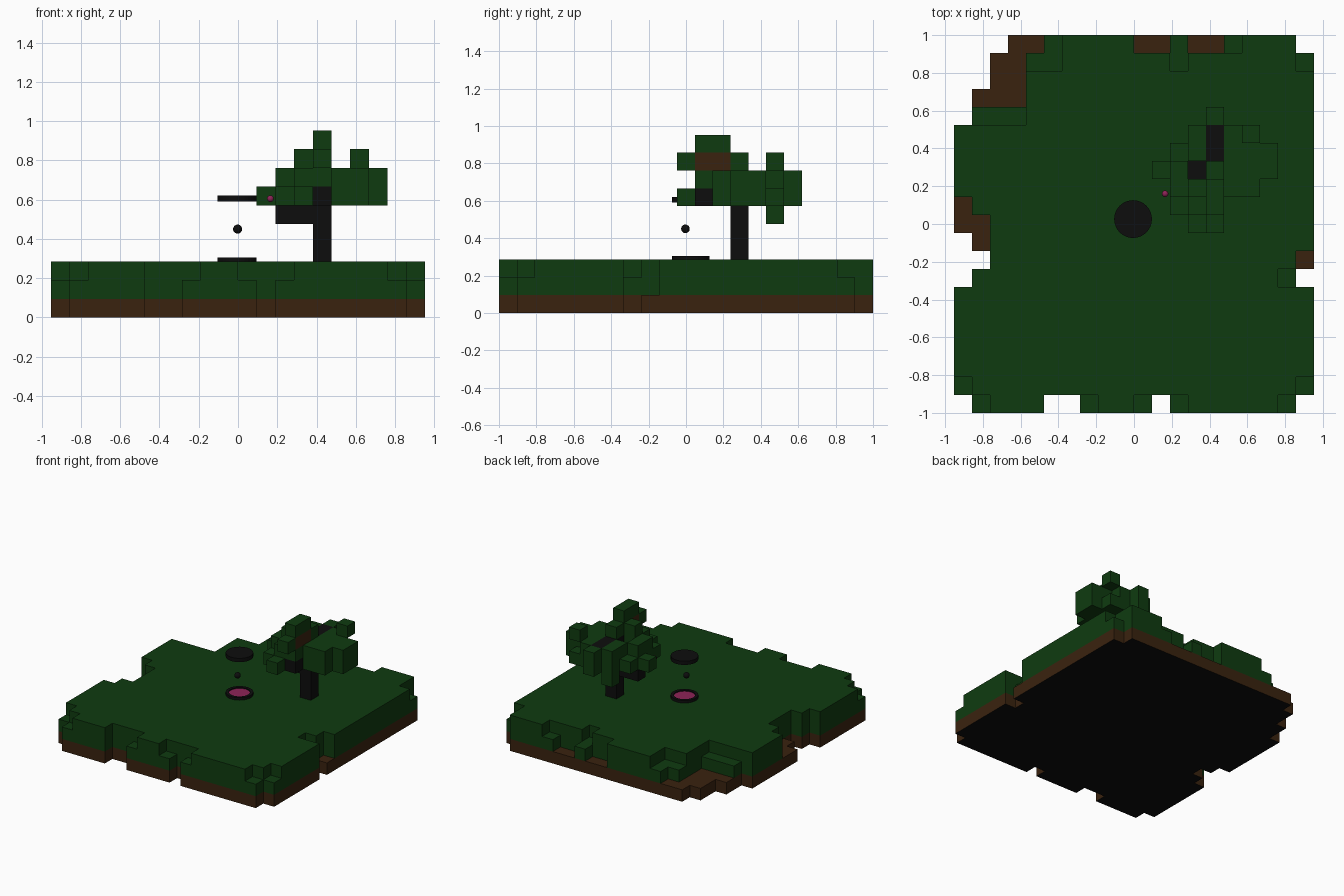
import bpy, bmesh, math
from mathutils import Vector

if "Cube" in bpy.data.objects:
    bpy.data.objects.remove(bpy.data.objects["Cube"])

S = 2 / 21                      # block size
X0, Y0 = -10 * S, -1.0

def material(name, rgb):
    m = bpy.data.materials.new(name)
    m.diffuse_color = (*rgb, 1)
    m.use_nodes = True
    m.node_tree.nodes["Principled BSDF"].inputs["Base Color"].default_value = m.diffuse_color
    return m

GREEN = material("leaf green", (0.0048, 0.044, 0.0052))
BROWN = material("earth brown", (0.042, 0.0165, 0.0048))
BLACK = material("soft black", (0.004, 0.004, 0.004))
PINK = material("deep pink", (0.27, 0.017, 0.095))

# four corners of each block side, by direction
SIDES = {
    (1, 0, 0): [(1, 0, 0), (1, 1, 0), (1, 1, 1), (1, 0, 1)],
    (-1, 0, 0): [(0, 0, 0), (0, 0, 1), (0, 1, 1), (0, 1, 0)],
    (0, 1, 0): [(0, 1, 0), (0, 1, 1), (1, 1, 1), (1, 1, 0)],
    (0, -1, 0): [(0, 0, 0), (1, 0, 0), (1, 0, 1), (0, 0, 1)],
    (0, 0, 1): [(0, 0, 1), (1, 0, 1), (1, 1, 1), (0, 1, 1)],
    (0, 0, -1): [(0, 0, 0), (0, 1, 0), (1, 1, 0), (1, 0, 0)],
}

def finish(name, bm, mats):
    me = bpy.data.meshes.new(name)
    bm.to_mesh(me)
    bm.free()
    for m in mats:
        me.materials.append(m)
    ob = bpy.data.objects.new(name, me)
    bpy.context.collection.objects.link(ob)
    return ob

def blocks(name, cells, solid, mats):
    """Outer skin of a set of blocks; a second material goes on the underside."""
    bm = bmesh.new()
    for c in sorted(cells):
        for d, quad in SIDES.items():
            if tuple(a + b for a, b in zip(c, d)) in solid:
                continue
            f = bm.faces.new([bm.verts.new((X0 + (c[0] + q[0]) * S, Y0 + (c[1] + q[1]) * S,
                                            (c[2] + q[2]) * S)) for q in quad])
            if len(mats) > 1 and d[2] < 0:
                f.material_index = 1
    bmesh.ops.remove_doubles(bm, verts=bm.verts, dist=1e-5)
    bmesh.ops.dissolve_limit(bm, angle_limit=0.01, verts=bm.verts, edges=bm.edges,
                             delimit={'MATERIAL'})
    return finish(name, bm, mats)

# ---- Ground: first and last column of each special row, ragged border
start = {20: 3, 19: 2, 18: 2, 17: 1, 16: 1, 9: 1, 8: 2, 7: 1, 0: 1}
end = {20: 18, 7: 18, 0: 18}
holes = {(5, 0), (6, 0), (11, 0)}
plan = {(i, j) for j in range(21) for i in range(start.get(j, 0), end.get(j, 19) + 1)} - holes
bare = {(3, 20), (4, 20), (10, 20), (11, 20), (13, 20), (14, 20), (2, 19), (3, 19), (2, 18),
        (3, 18), (1, 17), (2, 17), (3, 17), (0, 11), (0, 10), (1, 10), (1, 9), (19, 8)}
low = {(5, 20), (4, 19), (5, 19), (1, 16), (2, 16), (3, 16), (12, 20), (12, 19), (15, 20),
       (19, 19), (0, 1), (1, 0), (7, 0), (10, 0), (12, 0), (18, 0), (19, 1), (18, 7)}
dirt = {(i, j, 0) for i, j in plan}
grass = {(i, j, 1) for i, j in plan - bare} | {(i, j, 2) for i, j in plan - bare - low}
ground = dirt | grass
blocks("dirt_layer", dirt, ground, [BROWN, BLACK])
blocks("grass_layer", grass, ground, [GREEN])

# ---- Tree: trunk, branches and leaf clumps
trunk = {(14, 13, k) for k in range(3, 8)} | {(12, 13, 5), (13, 13, 5), (13, 13, 6),
         (14, 14, 7), (14, 15, 7), (14, 11, 6)}
fork = {(14, 11, 8), (14, 12, 8)}
layers = {
    5: {15: [13]},
    6: {10: [13], 11: [12, 13], 12: [12, 15, 16], 13: [11, 12, 16, 17], 14: [12, 13, 16, 17],
        15: [13, 14, 15, 16], 16: [14]},
    7: {11: [13, 14], 12: [12, 13, 15, 16], 13: [12, 15, 16, 17], 14: [13, 15, 16, 17],
        15: [13, 15], 16: [14]},
    8: {10: [14], 12: [13], 13: [14], 15: [16]},
    9: {11: [14], 12: [14]},
}
leaves = {(i, j, k) for k, rows in layers.items() for j, cols in rows.items() for i in cols}
leaves -= trunk
tree = trunk | fork | leaves
blocks("trunk", trunk, tree | grass, [BLACK])
blocks("upper_fork", fork, tree, [BROWN])
blocks("leaves", leaves, tree, [GREEN])

# ---- Round pads: a rim with a recessed pink plate
def pad(name, z, flip):
    n, r, ri, h, rec = 32, 0.1, 0.077, 0.03, 0.008
    profile = [(0, 0), (r, 0), (r, h), (ri, h), (ri, h - rec), (0, h - rec)]
    bm = bmesh.new()
    rings = []
    for pr, pz in profile:
        zz = z + (h - pz if flip else pz)
        count = n if pr else 1
        rings.append([bm.verts.new((-0.005 + pr * math.cos(2 * math.pi * a / n),
                                    0.026 + pr * math.sin(2 * math.pi * a / n), zz))
                      for a in range(count)])
    for s, (lo, hi) in enumerate(zip(rings, rings[1:])):
        for a in range(n):
            b = (a + 1) % n
            vs = [lo[a % len(lo)], lo[b % len(lo)], hi[b % len(hi)], hi[a % len(hi)]]
            f = bm.faces.new(list(dict.fromkeys(vs)))
            f.material_index = 1 if s == 4 else 0
    bmesh.ops.recalc_face_normals(bm, faces=bm.faces)
    finish(name, bm, [BLACK, PINK])

pad("lower_pad", 0.276, False)
pad("upper_pad", 0.59, True)

# ---- Small balls
def ball(name, pos, r, mat):
    bm = bmesh.new()
    bmesh.ops.create_uvsphere(bm, u_segments=24, v_segments=12, radius=r)
    bmesh.ops.translate(bm, verts=bm.verts, vec=Vector(pos))
    for f in bm.faces:
        f.smooth = True
    finish(name, bm, [mat])

ball("floating_ball", (-0.002, -0.003, 0.45), 0.023, BLACK)
ball("pink_fruit", (0.165, 0.16, 0.605), 0.017, PINK)
